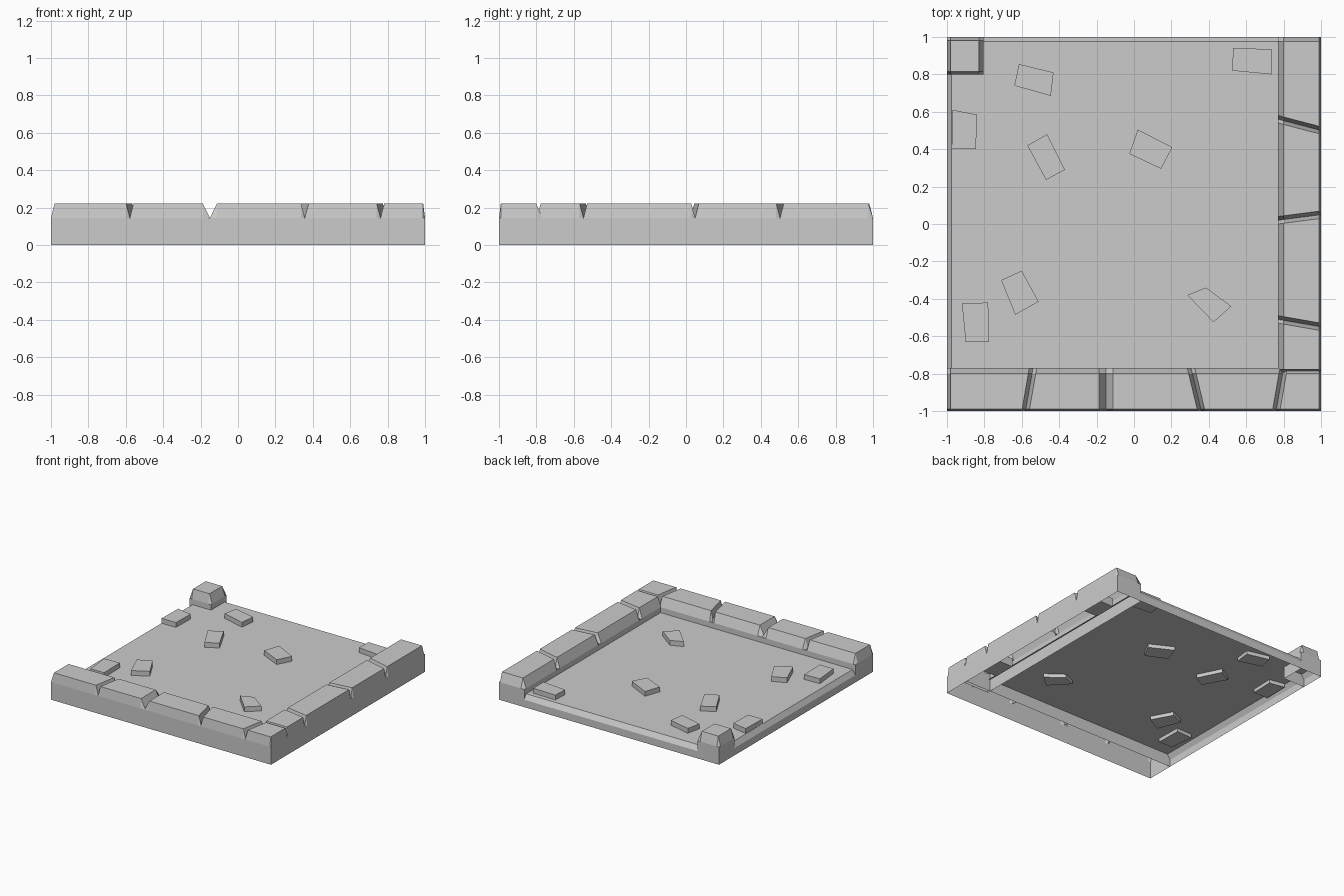
import bpy, bmesh

if "Cube" in bpy.data.objects:
    bpy.data.objects.remove(bpy.data.objects["Cube"])

TOP, GROOVE, FLOOR = 0.222, 0.145, 0.10


def finish(name, bm):
    bmesh.ops.recalc_face_normals(bm, faces=bm.faces)
    mesh = bpy.data.meshes.new(name)
    bm.to_mesh(mesh)
    bm.free()
    obj = bpy.data.objects.new(name, mesh)
    bpy.context.collection.objects.link(obj)
    return obj


def curb(name, along_x, profile, stations):
    """Loft an open-bottomed wall; profile = outer, outer top, inner top, inner.
    Each station = position at outer side, at inner side, raised (True) or groove."""
    out, out_top, in_top, inn = profile
    bm = bmesh.new()
    rings = []
    for s_out, s_in, raised in stations:
        section = [(out, 0), (out, GROOVE)]
        section += [(out_top, TOP if raised else GROOVE), (in_top, TOP if raised else GROOVE)]
        section += [(inn, GROOVE), (inn, 0)]
        # Walls stay straight; only the two end stations are square
        ring = []
        for lat, z in section:
            s = s_out + (s_in - s_out) * (lat - out) / (inn - out)
            ring.append(bm.verts.new((s, lat, z) if along_x else (lat, s, z)))
        rings.append(ring)
    for a, b in zip(rings, rings[1:]):
        for i in range(5):
            bm.faces.new((a[i], a[i + 1], b[i + 1], b[i]))
    bm.faces.new(rings[0])
    bm.faces.new(rings[-1])
    return finish(name, bm)


def grooved(start, end, inset_start, inset_end, notches):
    """Stations for a bevelled end, V grooves (outer, inner, half width), bevelled end."""
    st = [(start, start, False), (start + inset_start, start + inset_start, True)]
    for o, i, w in notches:
        st += [(o - w, i - w, True), (o, i, False), (o + w, i + w, True)]
    return st + [(end - inset_end, end - inset_end, True), (end, end, False)]


# Front curb
curb("front_curb", True, (-1, -0.99, -0.8, -0.77),
     grooved(-1, 1, 0.02, 0.01, [(-0.58, -0.54, 0.02), (-0.15, -0.15, 0.038),
                                 (0.36, 0.305, 0.02), (0.76, 0.80, 0.02)]))

# Right curb
curb("right_curb", False, (1, 0.99, 0.8, 0.77),
     grooved(-0.797, 1, 0.02, 0.025, [(-0.55, -0.51, 0.02), (0.05, 0.02, 0.02),
                                      (0.50, 0.56, 0.02)]))

# Corner post at the back left
curb("corner_post", False, (-1, -0.98, -0.83, -0.805),
     grooved(0.8, 1, 0.015, 0.02, []))

# Floor: open-bottomed shell with a bevelled left and back rim
bm = bmesh.new()
levels = []
for left, back, z in ((-1, 1, 0), (-1, 1, 0.06), (-0.975, 0.975, FLOOR)):
    levels.append([bm.verts.new(p) for p in
                   ((left, -0.78, z), (left, back, z), (0.78, back, z))])
for a, b in zip(levels, levels[1:]):
    for i in range(2):
        bm.faces.new((a[i], a[i + 1], b[i + 1], b[i]))
bm.faces.new(levels[-1] + [bm.verts.new((0.78, -0.78, FLOOR))])
finish("floor", bm)

# Loose paving stones set through the floor, two of them under the right curb
stones = [
    ((-.615, .855), (-.43, .81), (-.445, .685), (-.64, .74)),
    ((.53, .94), (.735, .935), (.735, .80), (.525, .82)),
    ((-.97, .61), (-.84, .585), (-.845, .40), (-.975, .40)),
    ((-.57, .42), (-.465, .48), (-.37, .29), (-.47, .235)),
    ((.02, .505), (.205, .41), (.145, .295), (-.025, .375)),
    ((-.71, -.30), (-.6, -.25), (-.51, -.415), (-.635, -.485)),
    ((-.92, -.425), (-.78, -.42), (-.775, -.63), (-.90, -.63)),
    ((.285, -.38), (.385, -.34), (.52, -.44), (.425, -.525)),
    ((.80, -.47), (.93, -.47), (.93, -.66), (.80, -.66)),
    ((.80, .71), (.93, .71), (.93, .52), (.80, .52)),
]
for n, corners in enumerate(stones, 1):
    bm = bmesh.new()
    low = [bm.verts.new((x, y, 0.07)) for x, y in corners]
    high = [bm.verts.new((x, y, 0.14)) for x, y in corners]
    bm.faces.new(low)
    bm.faces.new(high)
    for i in range(4):
        j = (i + 1) % 4
        bm.faces.new((low[i], low[j], high[j], high[i]))
    finish(f"paving_stone_{n}", bm)
